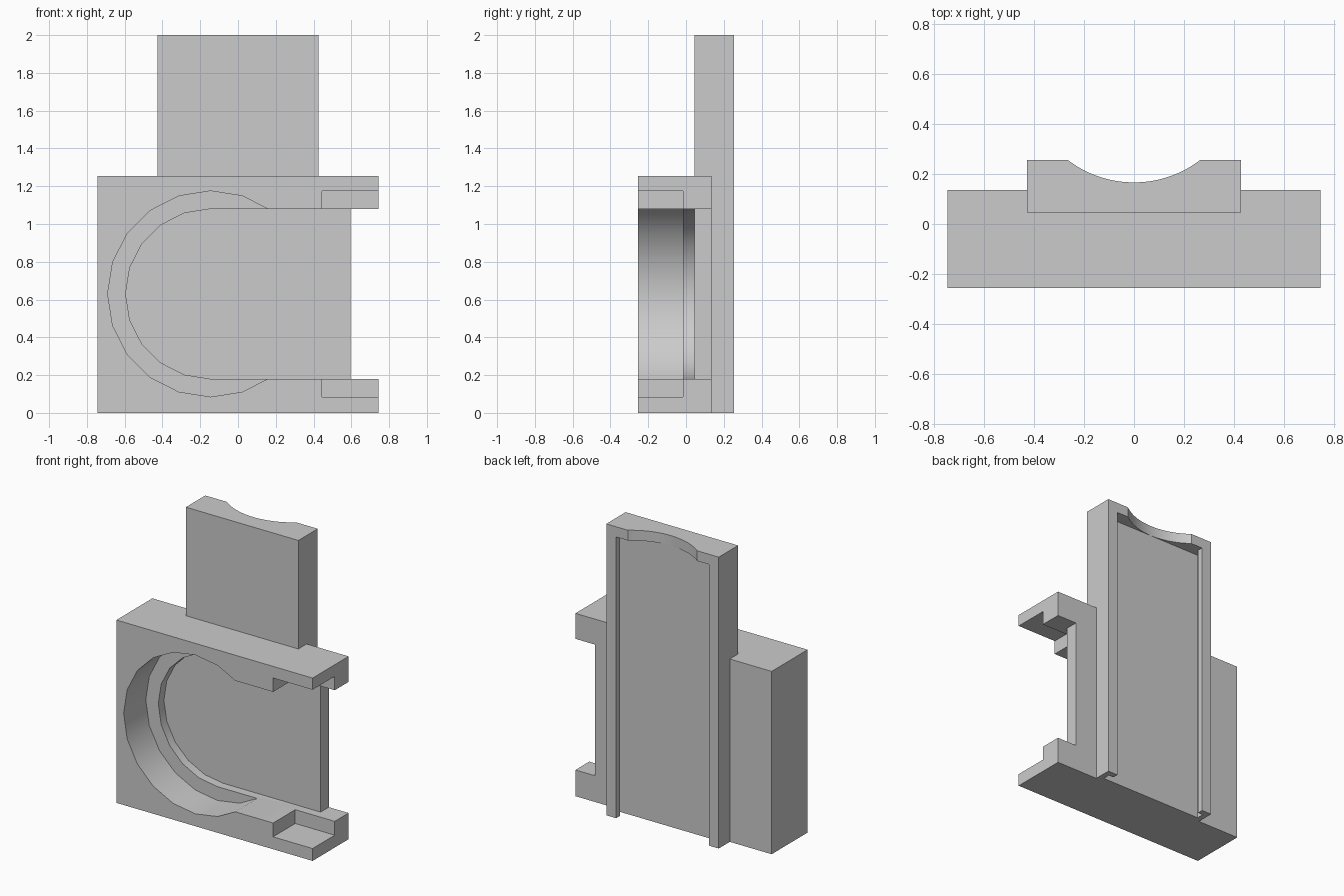
import bpy
import bmesh
import math

cube = bpy.data.objects.get("Cube")
if cube:
    bpy.data.objects.remove(cube, do_unlink=True)

grey = bpy.data.materials.new("plain_grey")
grey.use_nodes = True
colour = (0.6, 0.6, 0.6, 1)
grey.diffuse_color = colour
grey.node_tree.nodes["Principled BSDF"].inputs["Base Color"].default_value = colour


def prism(name, profile, low, high, axis="z"):
    """Extrude a profile along z (points are x, y) or along y (points are x, z)."""
    bm = bmesh.new()
    place = (lambda a, b, t: (a, b, t)) if axis == "z" else (lambda a, b, t: (a, t, b))
    face = bm.faces.new([bm.verts.new(place(a, b, low)) for a, b in profile])
    side = bmesh.ops.extrude_face_region(bm, geom=[face])
    shift = place(0, 0, high - low)
    verts = [g for g in side["geom"] if isinstance(g, bmesh.types.BMVert)]
    bmesh.ops.translate(bm, vec=shift, verts=verts)
    bmesh.ops.recalc_face_normals(bm, faces=bm.faces)
    mesh = bpy.data.meshes.new(name)
    bm.to_mesh(mesh)
    bm.free()
    mesh.materials.append(grey)
    obj = bpy.data.objects.new(name, mesh)
    bpy.context.collection.objects.link(obj)
    return obj


def rect(a0, a1, b0, b1):
    return [(a0, b0), (a1, b0), (a1, b1), (a0, b1)]


def arc(cx, cy, r, start, end, steps):
    angles = [math.radians(start + (end - start) * i / steps) for i in range(steps + 1)]
    return [(cx + r * math.cos(t), cy + r * math.sin(t)) for t in angles]


def combine(target, tool, operation="DIFFERENCE"):
    mod = target.modifiers.new("combine", "BOOLEAN")
    mod.operation = operation
    mod.solver = "EXACT"
    mod.object = tool
    bpy.ops.object.select_all(action="DESELECT")
    bpy.context.view_layer.objects.active = target
    target.select_set(True)
    bpy.ops.object.modifier_apply(modifier=mod.name)
    bpy.data.objects.remove(tool, do_unlink=True)


# Housing block with the tall back plate joined on
holder = prism("slotted_holder", rect(-0.745, 0.745, -0.255, 0.135), 0, 1.255)
combine(holder, prism("back_plate", rect(-0.427, 0.427, 0.045, 0.255), 0, 2), "UNION")

# Round-ended pocket, open on the left side
mid_z, centre_x = 0.63, -0.145
pocket = arc(centre_x, mid_z, 0.45, 90, 270, 10) + [(1, 0.18), (1, 1.08)]
combine(holder, prism("pocket_cutter", pocket, -0.4, 0.046, "y"))

# Wider circular step at the pocket mouth
ring = arc(centre_x, mid_z, 0.545, 0, 360, 20)[:-1]
combine(holder, prism("ring_cutter", ring, -0.4, -0.015, "y"))

# Gap between the two arms
combine(holder, prism("gap_cutter", rect(0.595, 1, 0.18, 1.08), -0.4, 0.4, "y"))

# Notches in the arm tips
combine(holder, prism("notch_cutter", rect(0.445, 1, 0.085, 1.175), -0.4, -0.015, "y"))

# Undercut slide channel in the back, closed at the top
half = [(0.39, 0.165), (0.39, 0.215), (0.352, 0.215), (0.352, 0.4)]
channel = half + [(-x, y) for x, y in reversed(half)]
combine(holder, prism("channel_cutter", channel, -0.2, 1.93))

# Thumb scoop in the top rim
scoop = arc(0, 0.601, 0.435, 180, 360, 64)
combine(holder, prism("scoop_cutter", scoop, 1.9, 2.2))

bpy.ops.object.select_all(action="DESELECT")
holder.select_set(True)
bpy.context.view_layer.objects.active = holder
bpy.ops.object.shade_smooth_by_angle(angle=math.radians(30))
